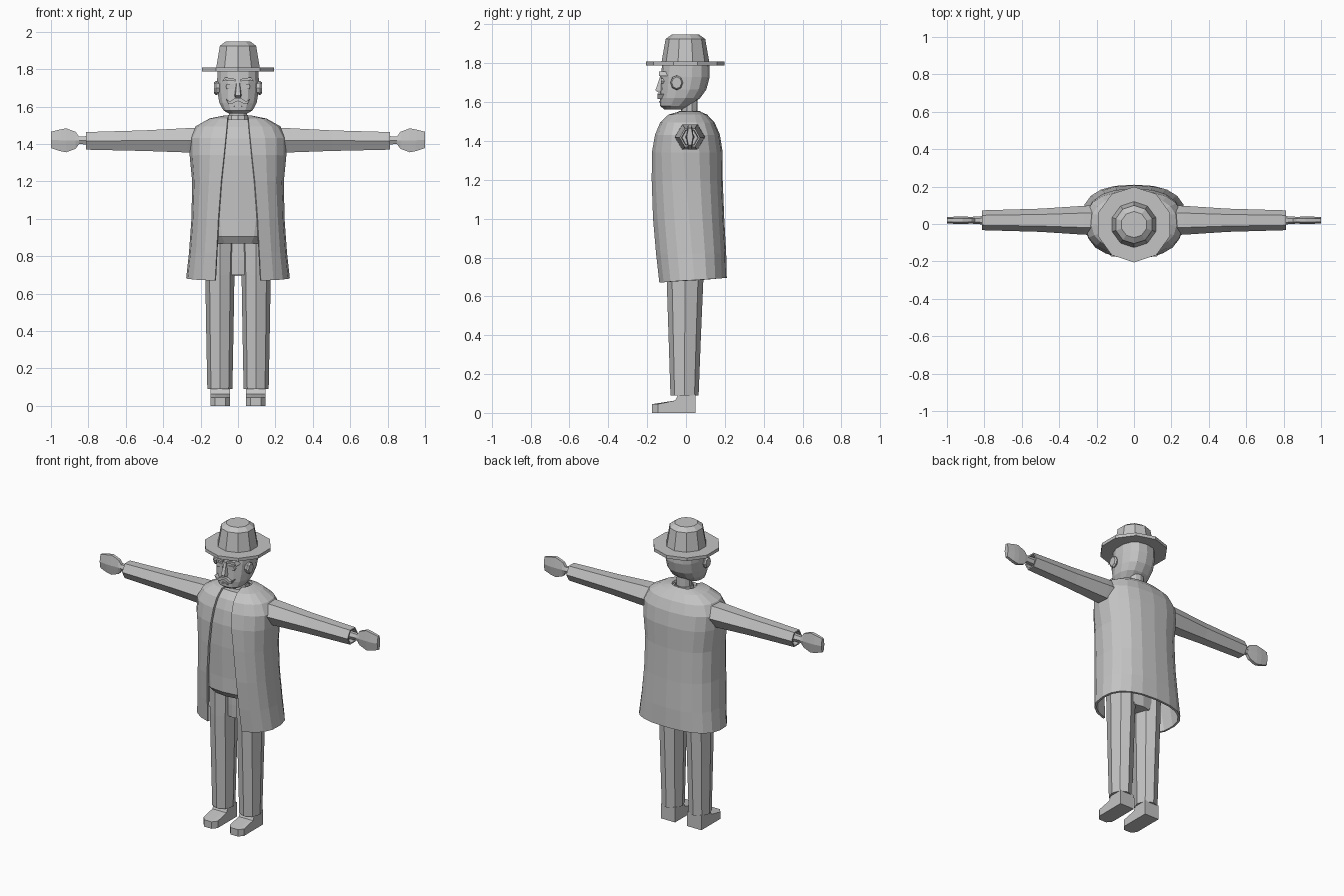
import bpy, bmesh, math
from mathutils import Vector

mat = bpy.data.materials.new("plain grey")
mat.diffuse_color = (0.55, 0.55, 0.55, 1)


def finish(name, bm, mirror=False):
    bmesh.ops.recalc_face_normals(bm, faces=bm.faces)
    me = bpy.data.meshes.new(name)
    bm.to_mesh(me)
    bm.free()
    me.materials.append(mat)
    ob = bpy.data.objects.new(name, me)
    bpy.context.collection.objects.link(ob)
    if mirror:
        ob.modifiers.new("mirror", "MIRROR").use_mirror_merge = False
    return ob


def loft(name, rings, mirror=False, closed=True, caps=True):
    bm = bmesh.new()
    rows = [[bm.verts.new(p) for p in r] for r in rings]
    n = len(rows[0])
    for a, b in zip(rows, rows[1:]):
        for i in range(n if closed else n - 1):
            j = (i + 1) % n
            bm.faces.new((a[i], a[j], b[j], b[i]))
    if closed and caps:
        bm.faces.new(rows[0])
        bm.faces.new(rows[-1])
    return finish(name, bm, mirror)


def spow(v, e):
    return math.copysign(abs(v) ** e, v)


def body_ring(z, hx, yf, yb, n=16, e=0.8, gap=None, back_lift=0.0, cx=0.0):
    """Rounded horizontal ring, starting at the front; gap leaves it open."""
    yc, ry = (yf + yb) / 2, (yb - yf) / 2
    t0 = math.asin(min(1, (gap / hx)) ** (1 / e)) if gap else 0
    pts = []
    for i in range(n + 1 if gap else n):
        t = t0 + (2 * math.pi - 2 * t0) * i / n
        y = yc - ry * spow(math.cos(t), e)
        lift = back_lift * (0.5 - 0.5 * math.cos(t))
        pts.append((cx + hx * spow(math.sin(t), e), y, z + lift))
    return pts


def arm_ring(x, cy, ry, cz, rz, n=6):
    """Ring across the arm with an edge facing front and a flat top."""
    k = rz / math.sin(math.pi / 3)
    return [(x, cy + ry * math.cos(2 * math.pi * i / n),
             cz + k * math.sin(2 * math.pi * i / n)) for i in range(n)]


def prism(name, pts, front, back, mirror=False):
    """Extrude an x-z outline along y."""
    return loft(name, [[(x, front, z) for x, z in pts],
                       [(x, back, z) for x, z in pts]], mirror)


# Long open coat: height, half width, front, back, half opening
COAT = [(0.67, 0.270, -0.140, 0.203, 0.120), (0.82, 0.255, -0.157, 0.200, 0.112),
        (1.00, 0.242, -0.172, 0.190, 0.103), (1.20, 0.238, -0.176, 0.182, 0.088),
        (1.34, 0.252, -0.172, 0.182, 0.073), (1.43, 0.254, -0.155, 0.168, 0.064),
        (1.49, 0.222, -0.130, 0.142, 0.058), (1.53, 0.150, -0.090, 0.105, 0.055),
        (1.545, 0.075, -0.040, 0.070, 0.050)]
coat = loft("coat", [body_ring(z, hx, yf, yb, 18, 0.8, g, 0.025 if z < 0.7 else 0)
                     for z, hx, yf, yb, g in COAT], closed=False)
solid = coat.modifiers.new("thickness", "SOLIDIFY")
solid.thickness = 0.014
solid.offset = 0

# Waistcoat torso under the coat
vest = [body_ring(0.868, 0.150, -0.135, 0.12), body_ring(0.905, 0.185, -0.162, 0.15)]
vest += [body_ring(z, hx - 0.035, yf + 0.012, yb - 0.03)
         for z, hx, yf, yb, g in COAT if 0.95 < z < 1.535]
loft("waistcoat", vest)

# Trousers, each leg an eight sided tube
loft("trouser_leg", [body_ring(z, hx, yf, yb, 8, 1.0, cx=0.097) for z, hx, yf, yb in
                     [(0.09, 0.067, -0.080, 0.065), (0.40, 0.073, -0.090, 0.077),
                      (0.70, 0.078, -0.100, 0.090), (0.90, 0.085, -0.100, 0.090)]], True)
loft("hips", [body_ring(z, hx, -0.06, 0.085, 10) for z, hx in
              [(0.70, 0.08), (0.78, 0.15), (0.90, 0.16)]])

# Shoes, side outline swept across with a narrower toe
side = [(-0.175, 0), (0.05, 0), (0.05, 0.095), (-0.04, 0.095), (-0.055, 0.064), (-0.175, 0.045)]
shoe = []
for x, inset in [(0.044, 0.03), (0.068, 0), (0.122, 0), (0.146, 0.03)]:
    shoe.append([(x, y + (inset if y < -0.1 else 0), z) for y, z in side])
loft("shoe", shoe, True)

# Sleeves with a hollow cuff
loft("sleeve", [arm_ring(x, cy, ry, cz, rz) for x, cy, ry, cz, rz in
                [(0.18, 0.02, 0.080, 1.420, 0.066), (0.27, 0.02, 0.077, 1.420, 0.065),
                 (0.50, 0.02, 0.062, 1.418, 0.055), (0.812, 0.02, 0.053, 1.417, 0.047),
                 (0.812, 0.02, 0.044, 1.417, 0.039), (0.78, 0.02, 0.040, 1.417, 0.036)]], True)

# Wrist and mitten hand
loft("hand", [arm_ring(x, 0.02, ry, cz, rz) for x, ry, cz, rz in
              [(0.77, 0.024, 1.42, 0.024), (0.85, 0.020, 1.42, 0.020),
               (0.868, 0.018, 1.42, 0.045), (0.918, 0.020, 1.42, 0.064),
               (0.95, 0.020, 1.42, 0.058), (1.0, 0.016, 1.422, 0.044)]], True)

# Neck and collar
loft("neck", [body_ring(z, 0.05, -0.025, 0.06, 10, 1.0) for z in (1.48, 1.64)])
loft("collar", [body_ring(z, h, -h + 0.018, h + 0.018, 10, 1.0) for z, h in
                [(1.51, 0.066), (1.555, 0.056), (1.555, 0.050), (1.51, 0.050)]], caps=False)

# Head
loft("head", [body_ring(z, hx, yf, yb, 14, 0.85) for z, hx, yf, yb in
              [(1.563, 0.050, -0.112, -0.015), (1.580, 0.080, -0.133, 0.020),
               (1.620, 0.102, -0.135, 0.072), (1.665, 0.110, -0.133, 0.105),
               (1.730, 0.114, -0.130, 0.122), (1.800, 0.112, -0.122, 0.120)]])

# Ears, flat discs on the sides of the head
ear = []
for x, r in [(0.095, 0.030), (0.118, 0.038), (0.128, 0.030)]:
    ear.append([(x, -0.048 + 0.85 * r * math.cos(i * math.pi / 4),
                 1.70 + r * math.sin(i * math.pi / 4)) for i in range(8)])
loft("ear", ear, True)

# Nose, a wedge growing downwards
loft("nose", [[(-w, -0.11, z), (-w * 0.6, y, z), (w * 0.6, y, z), (w, -0.11, z)]
              for z, w, y in [(1.65, 0.020, -0.142), (1.66, 0.022, -0.158),
                              (1.735, 0.012, -0.132)]])

# Eyes, brows, moustache and mouth
prism("eye", [(0.020, 1.695), (0.060, 1.695), (0.066, 1.708), (0.058, 1.722), (0.022, 1.720)],
      -0.130, -0.10, True)
prism("brow", [(0.014, 1.735), (0.068, 1.742), (0.085, 1.735), (0.070, 1.757), (0.014, 1.748)],
      -0.138, -0.09, True)
prism("moustache", [(0, 1.645), (0.022, 1.642), (0.045, 1.627), (0.066, 1.642),
                    (0.050, 1.615), (0.030, 1.617), (0, 1.630)], -0.148, -0.10, True)
prism("mouth", [(-0.025, 1.598), (0.025, 1.598), (0.018, 1.606), (-0.018, 1.606)], -0.139, -0.12)


# Hat with a ten sided brim and tapered crown
def hat_ring(z, r):
    return [(r * math.sin(math.pi * i / 5), -0.003 - r * math.cos(math.pi * i / 5), z)
            for i in range(10)]


loft("hat_brim", [hat_ring(1.788, 0.202), hat_ring(1.808, 0.202)])
loft("hat_crown", [hat_ring(z, r) for z, r in
                   [(1.80, 0.124), (1.925, 0.102), (1.948, 0.070)]])
